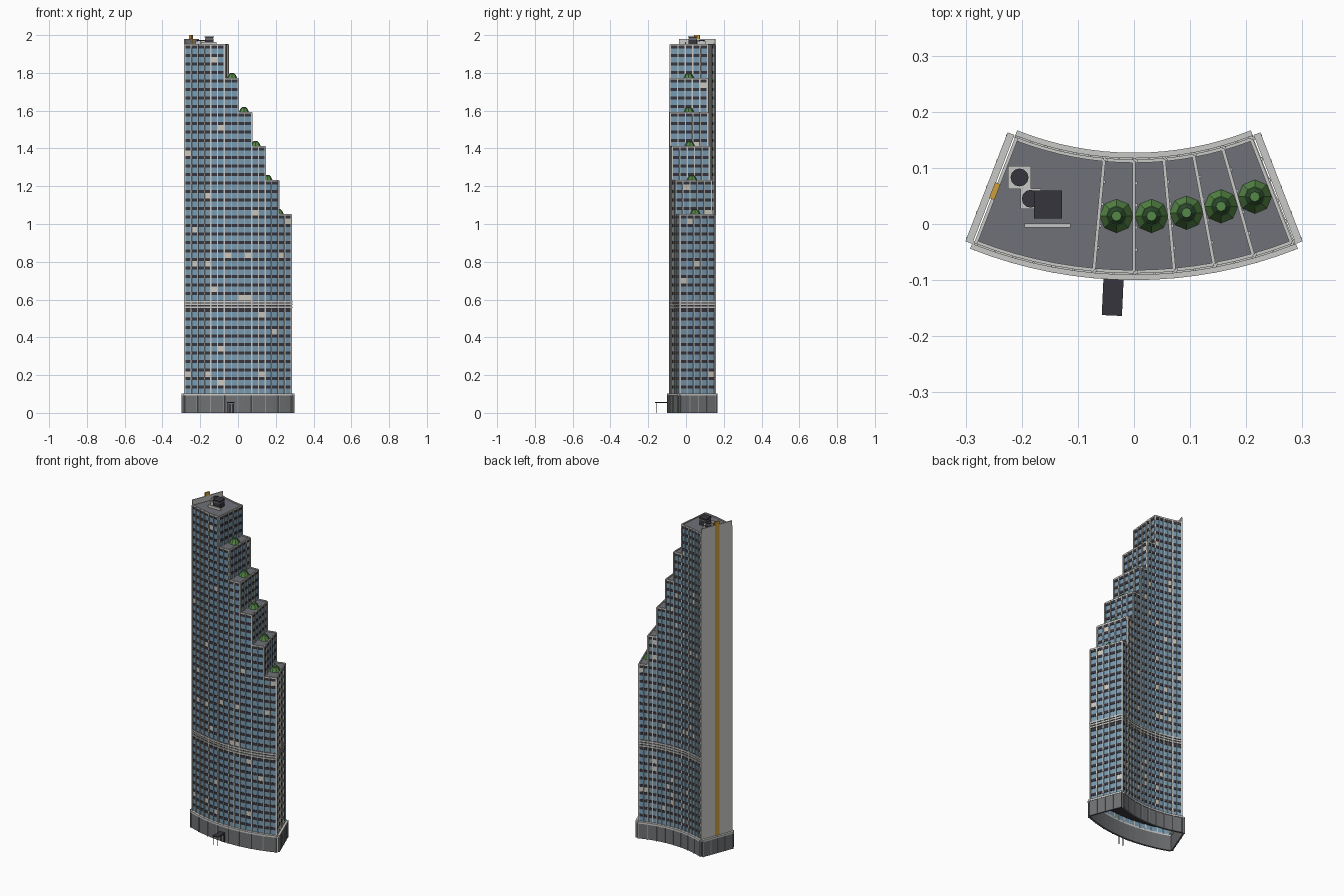
import bpy, bmesh, math, random
from mathutils import Matrix, Vector

random.seed(4)
old = bpy.data.objects.get("Cube")
if old:
    bpy.data.objects.remove(old, do_unlink=True)

# Colours
PALETTE = {
    "blue_glass": "789bb2", "dark_spandrel": "37353d", "pale_concrete": "c9cac6",
    "podium_grey": "6f7173", "lit_window": "ccc9c0", "leaf_green": "568747",
    "deep_green": "2b482c", "ochre_stripe": "cf9f3c", "roof_grey": "6e7177",
    "rib_grey": "959695",
}


def linear(code):
    vals = [int(code[i:i + 2], 16) / 255 for i in (0, 2, 4)]
    return [v / 12.92 if v < 0.04 else ((v + 0.055) / 1.055) ** 2.4 for v in vals] + [1]


MATS = []
for name, code in PALETTE.items():
    m = bpy.data.materials.new(name)
    m.use_nodes = True
    m.diffuse_color = linear(code)
    bsdf = m.node_tree.nodes["Principled BSDF"]
    bsdf.inputs["Base Color"].default_value = linear(code)
    bsdf.inputs["Roughness"].default_value = 0.7
    MATS.append(m)
GLASS, DARK, PALE, PODIUM, LIT, LEAF, DEEP, OCHRE, ROOF, RIB = range(len(MATS))

# Plan: a ring sector of eight bays around a centre behind the tower
CY, BAY, BAYS = 0.69, 5.3, 8
EDGE = BAY * BAYS / 2
R_OUT, R_IN = 0.775, 0.578
R_MID = (R_OUT + R_IN) / 2
BASE, FLOOR, PARAPET = 0.1, 0.045, 0.009
TOPS = [41, 41, 41, 37, 33, 29, 25, 21]
MECH = 10


def level(f):
    return BASE + f * FLOOR


def bay_angle(b):
    return -EDGE + b * BAY


def polar(t, r, z):
    a = math.radians(t)
    return Vector((r * math.sin(a), CY - r * math.cos(a), z))


def face(bm, pts, mat):
    f = bm.faces.new([bm.verts.new(p) for p in pts])
    f.material_index = mat


def sector(bm, t0, t1, r0, r1, z0, z1, mat):
    """Solid curved block, split at each half bay."""
    n = max(1, round((t1 - t0) / BAY * 2))
    rows = []
    for i in range(n + 1):
        t = t0 + (t1 - t0) * i / n
        rows.append([bm.verts.new(polar(t, r, z))
                     for r, z in ((r1, z0), (r1, z1), (r0, z1), (r0, z0))])
    new = [bm.faces.new(rows[0]), bm.faces.new(rows[-1][::-1])]
    for a, b in zip(rows, rows[1:]):
        for k in range(4):
            j = (k + 1) % 4
            new.append(bm.faces.new((a[k], b[k], b[j], a[j])))
    for f in new:
        f.material_index = mat


def block(bm, frame, size, mat):
    """Box standing on the origin of a frame."""
    place = frame @ Matrix.Translation((0, 0, size[2] / 2)) @ Matrix.Diagonal((*size, 1))
    made = bmesh.ops.create_cube(bm, size=1, matrix=place)
    for f in {f for v in made["verts"] for f in v.link_faces}:
        f.material_index = mat


def box(bm, t, r, size, z0, mat, shift=0.0):
    """Box turned to face outward; shift moves it sideways."""
    turn = Matrix.Translation(polar(t, r, z0)) @ Matrix.Rotation(math.radians(t), 4, "Z")
    block(bm, turn @ Matrix.Translation((shift, 0, 0)), size, mat)


def drum(bm, x, y, z, r0, r1, h, sides, mat, cap):
    """Tapered prism with its top in a second colour."""
    made = bmesh.ops.create_cone(bm, cap_ends=True, segments=sides, radius1=r0, radius2=r1,
                                 depth=h, matrix=Matrix.Translation((x, y, z + h / 2)))
    for f in {f for v in made["verts"] for f in v.link_faces}:
        f.material_index = cap if f.calc_center_median().z > z + h * 0.9 else mat


def finish(name, bm, fix=True):
    if fix:
        bmesh.ops.recalc_face_normals(bm, faces=bm.faces)
    me = bpy.data.meshes.new(name)
    bm.to_mesh(me)
    bm.free()
    index = [p.material_index for p in me.polygons]
    used = sorted(set(index))
    for u in used:
        me.materials.append(MATS[u])
    for p, i in zip(me.polygons, index):
        p.material_index = used.index(i)
    bpy.context.collection.objects.link(bpy.data.objects.new(name, me))


def plan_floor(f):
    return sum(top > f for top in TOPS)


# Glass panes on the front, back and stepped end
COLS = 5
bm = bmesh.new()
for f in range(TOPS[0]):
    z0, z1, count = level(f), level(f + 1), plan_floor(f)

    def pane(a, b):
        mat = DARK if f == MECH else LIT if random.random() < 0.05 else GLASS
        lo, hi = Vector((0, 0, z0)), Vector((0, 0, z1))
        face(bm, (a + lo, b + lo, b + hi, a + hi), mat)

    for c in range(count * 2):
        t0, t1 = bay_angle(c / 2), bay_angle(c / 2 + 0.5)
        pane(polar(t0, R_OUT, 0), polar(t1, R_OUT, 0))
        pane(polar(t1, R_IN, 0), polar(t0, R_IN, 0))
    for c in range(COLS):
        step = (R_OUT - R_IN) / COLS
        t = bay_angle(count)
        pane(polar(t, R_OUT - c * step, 0), polar(t, R_OUT - (c + 1) * step, 0))
finish("window_panes", bm, fix=False)

# Dark floor bands, slightly proud of the glass
bm = bmesh.new()
for f in range(TOPS[0]):
    sector(bm, -EDGE, bay_angle(plan_floor(f)) + 0.2, R_IN - 0.002, R_OUT + 0.002,
           level(f + 1) - 0.016, level(f + 1), DARK)
finish("floor_bands", bm)

# Pale louvre lines of the plant floor
bm = bmesh.new()
for k in range(3):
    sector(bm, -EDGE, EDGE + 0.4, R_IN - 0.006, R_OUT + 0.006,
           level(MECH) + 0.005 + k * 0.015, level(MECH) + 0.013 + k * 0.015, PALE)
finish("plant_floor_louvres", bm)

# Vertical fins, broad at bay lines and slim between
bm = bmesh.new()
for c in range(BAYS * 2 + 1):
    b = c / 2
    top = level(TOPS[max(0, math.ceil(b) - 1)]) + PARAPET / 2
    width = 0.007 if c % 2 == 0 else 0.004
    for r, side in ((R_OUT, 1), (R_IN, -1)):
        box(bm, bay_angle(b), r + side * 0.002, (width, 0.008, top - BASE), BASE, PALE)
for b in range(2, BAYS):
    low = level(TOPS[b + 1]) if b + 1 < BAYS else BASE
    high = level(TOPS[b]) + PARAPET / 2
    for c in range(COLS + 1):
        r = R_IN + (R_OUT - R_IN) * c / COLS
        box(bm, bay_angle(b + 1), r, (0.008, 0.006, high - low), low, PALE, 0.002)
finish("facade_fins", bm)

# Terraces: roof decks with thin parapets
decks, rims = bmesh.new(), bmesh.new()
for b, top in enumerate(TOPS):
    z, t0, t1 = level(top), bay_angle(b), bay_angle(b + 1)
    sector(decks, t0, t1, R_IN, R_OUT, z, z + 0.003, ROOF)
    for r in (R_IN, R_OUT):
        sector(rims, t0, t1, r - 0.003, r + 0.003, z, z + PARAPET, PALE)
    if b >= 2:
        box(rims, t1, R_MID, (0.006, R_OUT - R_IN, PARAPET), z, PALE)
finish("roof_decks", decks)
finish("parapets", rims)

# Blank end wall with its tall stripe
bm = bmesh.new()
box(bm, -EDGE, R_MID, (0.006, 0.203, 1.98 - BASE), BASE, PALE, -0.001)
finish("end_wall", bm)
bm = bmesh.new()
box(bm, -EDGE, R_MID + 0.002, (0.01, 0.03, 2 - BASE), BASE, OCHRE, -0.003)
finish("end_wall_stripe", bm)

# Open podium: curved and straight walls, ribs and a pale cap
bm = bmesh.new()
CAP = 0.009
for r, side in ((R_OUT, 1), (R_IN, -1)):
    for mat, depth, z0, z1 in ((PODIUM, 0.011, 0, BASE - CAP), (PALE, 0.015, BASE - CAP, BASE + 0.002)):
        lo, hi = sorted((r, r + side * depth))
        sector(bm, -EDGE - 0.5, EDGE + 0.5, lo, hi, z0, z1, mat)
    for b in range(BAYS + 1):
        box(bm, bay_angle(b), r + side * 0.012, (0.005, 0.006, BASE - CAP), 0, RIB)
for s in (-1, 1):
    box(bm, s * EDGE, R_MID, (0.009, 0.204, BASE - CAP), 0, PODIUM, s * 0.013)
    box(bm, s * EDGE, R_MID, (0.013, 0.208, CAP + 0.002), BASE - CAP, PALE, s * 0.013)
    for k in range(5):
        box(bm, s * EDGE, R_IN + (R_OUT - R_IN) * k / 4, (0.004, 0.005, BASE - CAP), 0, RIB, s * 0.018)
finish("podium", bm)

# Entrance canopy, posts and door
bm = bmesh.new()
ENTRY = -BAY / 2
box(bm, ENTRY, R_OUT + 0.045, (0.036, 0.068, 0.005), 0.053, DARK)
for s in (-1, 1):
    box(bm, ENTRY, R_OUT + 0.073, (0.003, 0.003, 0.053), 0, DARK, s * 0.014)
finish("entrance_canopy", bm)
bm = bmesh.new()
box(bm, ENTRY, R_OUT + 0.011, (0.03, 0.004, 0.046), 0, DARK)
box(bm, ENTRY, R_OUT + 0.013, (0.003, 0.004, 0.046), 0, PALE)
finish("entrance_door", bm)

# Clipped terrace trees
for b in range(3, BAYS):
    p = polar(bay_angle(b + 0.5), R_MID, level(TOPS[b]) + 0.003)
    bm = bmesh.new()
    drum(bm, p.x, p.y, p.z, 0.03, 0.018, 0.024, 8, LEAF, LEAF)
    drum(bm, p.x, p.y, p.z + 0.024, 0.017, 0.009, 0.008, 8, DEEP, LEAF)
    finish("terrace_tree", bm)

# Rooftop plant: cabin, fan units and a pale duct
TOP = level(TOPS[0]) + 0.003


def on_roof(x, y, lift=0.0):
    return Matrix.Translation((x, y, TOP + lift))


bm = bmesh.new()
for lift, w, h, mat in ((0, 0.044, 0.03, DARK), (0.03, 0.046, 0.004, RIB),
                        (0.034, 0.04, 0.005, DARK), (0.039, 0.05, 0.006, DARK)):
    block(bm, on_roof(-0.153, 0.035, lift), (w, w, h), mat)
finish("roof_cabin", bm)
for x, y, w in ((-0.204, 0.083, 0.041), (-0.184, 0.045, 0.036)):
    bm = bmesh.new()
    block(bm, on_roof(x, y), (w, w, 0.02), PALE)
    drum(bm, x, y, TOP + 0.02, 0.016, 0.016, 0.005, 12, DARK, DARK)
    finish("fan_unit", bm)
bm = bmesh.new()
block(bm, on_roof(-0.154, -0.003), (0.082, 0.007, 0.015), PALE)
finish("roof_duct", bm)
